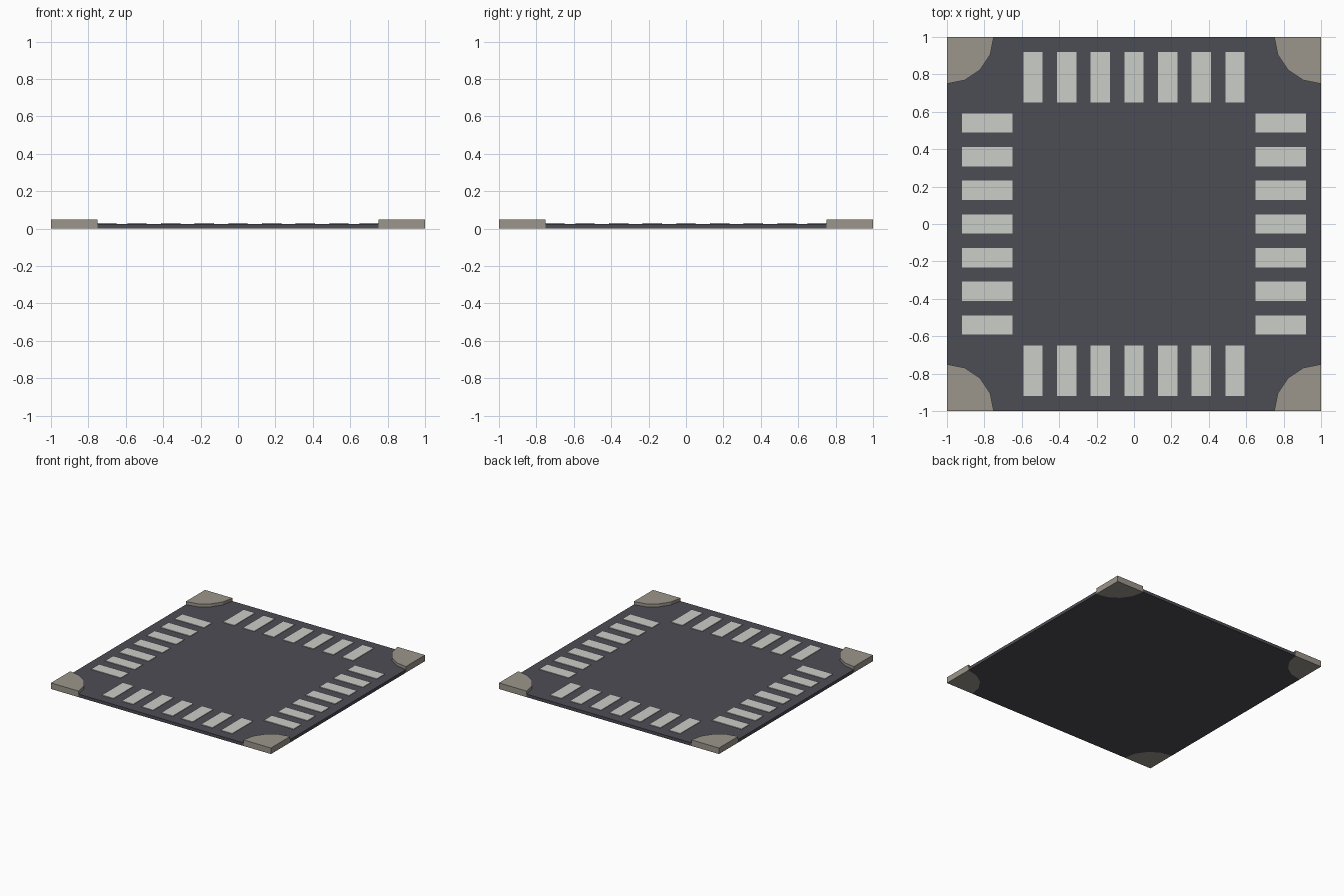
import bpy, bmesh, math

if "Cube" in bpy.data.objects:
    bpy.data.objects.remove(bpy.data.objects["Cube"])

def material(name, rgb):
    m = bpy.data.materials.new(name)
    m.diffuse_color = (*rgb, 1)
    m.use_nodes = True
    m.node_tree.nodes["Principled BSDF"].inputs["Base Color"].default_value = m.diffuse_color
    return m

ASPHALT = material("dark asphalt", (0.073, 0.073, 0.090))
PAINT = material("white paint", (0.60, 0.61, 0.575))
STONE = material("pavement stone", (0.33, 0.30, 0.26))

def prism(name, outline, z0, z1, mat):
    """Extrude a flat counter-clockwise outline from z0 to z1."""
    bm = bmesh.new()
    face = bm.faces.new([bm.verts.new((x, y, z0)) for x, y in outline])
    top = bmesh.ops.extrude_face_region(bm, geom=[face])["geom"]
    bmesh.ops.translate(bm, vec=(0, 0, z1 - z0),
                        verts=[v for v in top if isinstance(v, bmesh.types.BMVert)])
    bmesh.ops.triangulate(bm, faces=[f for f in bm.faces if len(f.verts) > 4])
    bmesh.ops.recalc_face_normals(bm, faces=bm.faces[:])
    mesh = bpy.data.meshes.new(name)
    bm.to_mesh(mesh)
    bm.free()
    mesh.materials.append(mat)
    obj = bpy.data.objects.new(name, mesh)
    bpy.context.collection.objects.link(obj)
    return obj

def turn(points, quarter):
    """Rotate points about the centre by quarter turns."""
    for _ in range(quarter):
        points = [(-y, x) for x, y in points]
    return points

RADIUS, SEGMENTS, ROAD_TOP = 0.25, 4, 0.025

# Arc of the corner at (1, 1), from the right edge to the top edge
arc = []
for i in range(SEGMENTS + 1):
    a = math.radians(270 - 90 * i / SEGMENTS)
    arc.append((1 + RADIUS * math.cos(a), 1 + RADIUS * math.sin(a)))

# Road slab with the four corners cut out
outline = [p for q in range(4) for p in turn(arc, q)]
prism("road_slab", outline, 0, ROAD_TOP, ASPHALT)

for q in range(4):
    # Raised pavement corner
    prism(f"pavement_corner_{q + 1}", turn([(1, 1)] + arc[::-1], q), 0, 0.05, STONE)
    # Crosswalk stripes on one side
    for i in range(-3, 4):
        c = i * 0.18
        stripe = [(0.65, c - 0.052), (0.92, c - 0.052), (0.92, c + 0.052), (0.65, c + 0.052)]
        prism(f"crosswalk_stripe_{q + 1}_{i + 4}", turn(stripe, q), ROAD_TOP, 0.03, PAINT)
